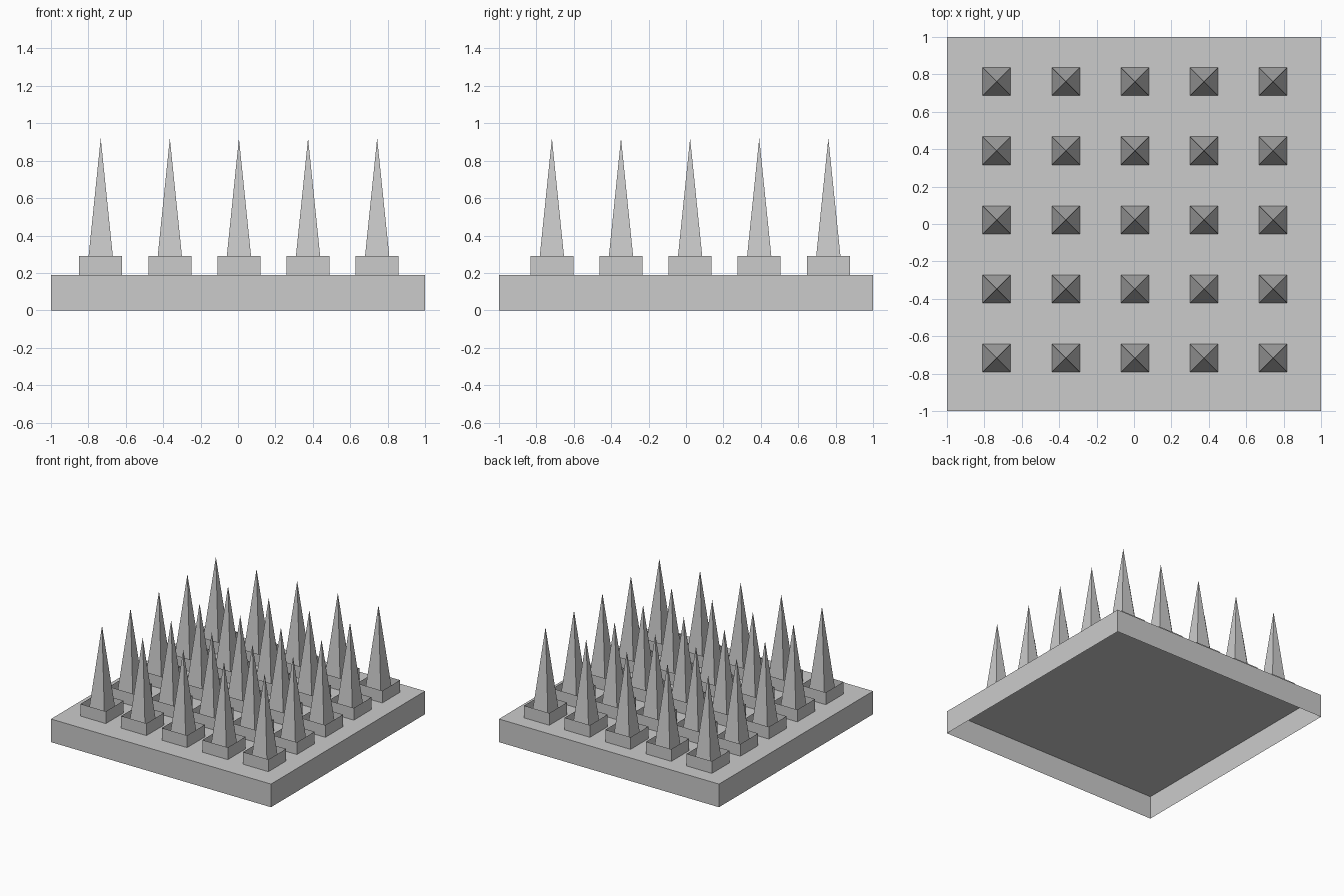
import bpy, bmesh

if "Cube" in bpy.data.objects:
    bpy.data.objects.remove(bpy.data.objects["Cube"])

CX, CY, PITCH = 0.005, 0.022, 0.3695   # spike grid centre and spacing
PLATE_Z, RIM_Z, TIP_Z = 0.19, 0.29, 0.92


def shell(name, half, z0, z1, top_half=None, cap=False, loc=(0, 0)):
    """Square thin-walled shell, open below; straight walls or a pointed tip."""
    bm = bmesh.new()
    ring = [(-half, -half), (half, -half), (half, half), (-half, half)]
    low = [bm.verts.new((x, y, z0)) for x, y in ring]
    if top_half is None:
        tip = bm.verts.new((0, 0, z1))
        for i in range(4):
            bm.faces.new((low[i], low[(i + 1) % 4], tip))
    else:
        s = top_half / half
        high = [bm.verts.new((x * s, y * s, z1)) for x, y in ring]
        for i in range(4):
            j = (i + 1) % 4
            bm.faces.new((low[i], low[j], high[j], high[i]))
        if cap:
            bm.faces.new(high)
    mesh = bpy.data.meshes.new(name)
    bm.to_mesh(mesh)
    bm.free()
    obj = bpy.data.objects.new(name, mesh)
    obj.location = (loc[0], loc[1], 0)
    bpy.context.collection.objects.link(obj)
    return obj


# Base plate, hollow and open underneath
shell("base_plate", 1.0, 0, PLATE_Z, top_half=1.0, cap=True)

# Grid of spikes, each standing inside an open-topped square collar
for row in range(-2, 3):
    for col in range(-2, 3):
        loc = (CX + col * PITCH, CY + row * PITCH)
        shell("collar", 0.115, PLATE_Z, RIM_Z, top_half=0.115, loc=loc)
        shell("spike", 0.075, PLATE_Z, TIP_Z, loc=loc)
